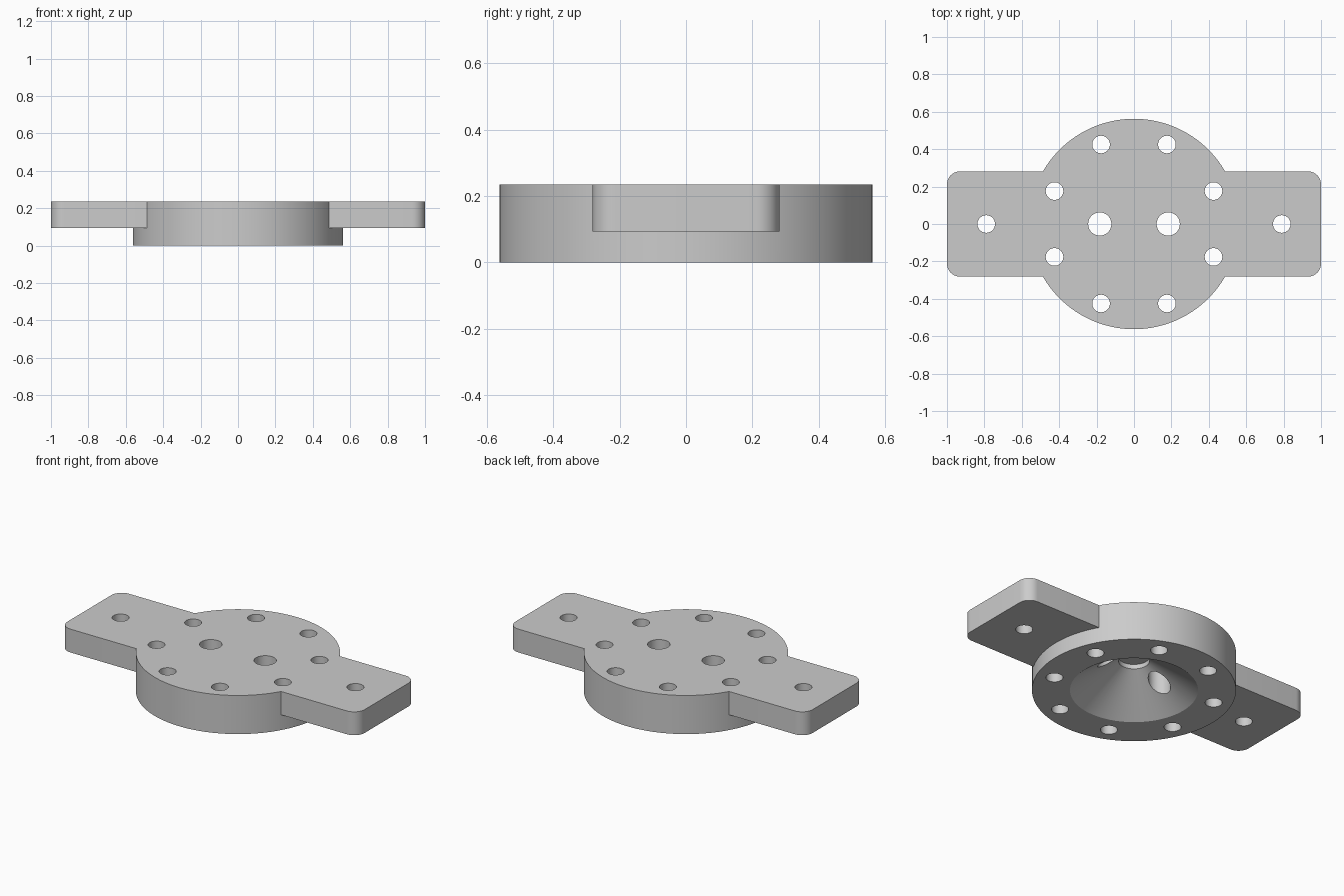
import bpy, bmesh, math
from mathutils import Matrix

cube = bpy.data.objects.get("Cube")
if cube:
    bpy.data.objects.remove(cube, do_unlink=True)

TOP = 0.235          # flush upper face
OVER = 0.4           # overshoot height for clean cuts
DISC_R = 0.5625
ARM_Z = 0.093        # underside of the arms
CONE_R, NECK_R, NECK_Z = 0.353, 0.086, 0.185

grey = bpy.data.materials.new("light_grey")
grey.use_nodes = True
grey.diffuse_color = (0.6, 0.6, 0.6, 1)
grey.node_tree.nodes["Principled BSDF"].inputs["Base Color"].default_value = (0.6, 0.6, 0.6, 1)


def finish(name, bm):
    mesh = bpy.data.meshes.new(name)
    bm.to_mesh(mesh)
    bm.free()
    mesh.materials.append(grey)
    obj = bpy.data.objects.new(name, mesh)
    bpy.context.collection.objects.link(obj)
    return obj


def frustum(name, r_low, r_high, z_low, z_high, x=0, y=0, sides=48):
    bm = bmesh.new()
    bmesh.ops.create_cone(bm, cap_ends=True, segments=sides, radius1=r_low, radius2=r_high,
                          depth=z_high - z_low,
                          matrix=Matrix.Translation((x, y, (z_low + z_high) / 2)))
    return finish(name, bm)


def block(name, sx, sy, z_low, z_high, corner=0):
    bm = bmesh.new()
    bmesh.ops.create_cube(bm, size=1)
    bmesh.ops.scale(bm, verts=bm.verts, vec=(sx, sy, z_high - z_low))
    bmesh.ops.translate(bm, verts=bm.verts, vec=(0, 0, (z_low + z_high) / 2))
    if corner:
        uprights = [e for e in bm.edges if abs(e.verts[0].co.z - e.verts[1].co.z) > 0.01]
        bmesh.ops.bevel(bm, geom=uprights, offset=corner, segments=10,
                        profile=0.5, affect='EDGES')
    return finish(name, bm)


def combine(body, tool, operation):
    mod = body.modifiers.new(tool.name, 'BOOLEAN')
    mod.operation, mod.solver, mod.object = operation, 'EXACT', tool
    tool.hide_render = True
    bpy.context.view_layer.objects.active = body
    bpy.ops.object.modifier_apply(modifier=mod.name)
    bpy.data.objects.remove(tool, do_unlink=True)


# Round hub joined to the two-armed plate, trimmed to one flush top
body = frustum("mounting_flange", DISC_R, DISC_R, 0, OVER, sides=128)
combine(body, block("arm_plate", 2, 0.563, ARM_Z, OVER + 0.1, corner=0.07), 'UNION')
combine(body, block("top_trim", 3, 3, TOP, 1), 'DIFFERENCE')

# Conical recess underneath with a blind cylindrical neck
slope = (CONE_R - NECK_R) / NECK_Z
combine(body, frustum("cone_recess", CONE_R + 0.1 * slope, NECK_R, -0.1, NECK_Z, sides=96),
        'DIFFERENCE')
combine(body, frustum("recess_neck", NECK_R, NECK_R, 0.15, 0.213, sides=96), 'DIFFERENCE')

# Through holes: bolt ring, arm ends, and the pair opening into the recess
holes = [(0.46 * math.cos(a), 0.46 * math.sin(a), 0.047)
         for a in (math.pi / 8 + i * math.pi / 4 for i in range(8))]
for side in (-1, 1):
    holes += [(side * 0.79, 0, 0.047), (side * 0.183, 0, 0.062)]
for x, y, r in holes:
    combine(body, frustum("hole", r, r, -0.2, OVER, x, y), 'DIFFERENCE')

# Smooth round walls, crisp rims
bpy.ops.object.select_all(action='DESELECT')
body.select_set(True)
bpy.context.view_layer.objects.active = body
bpy.ops.object.shade_smooth_by_angle(angle=math.radians(25))
